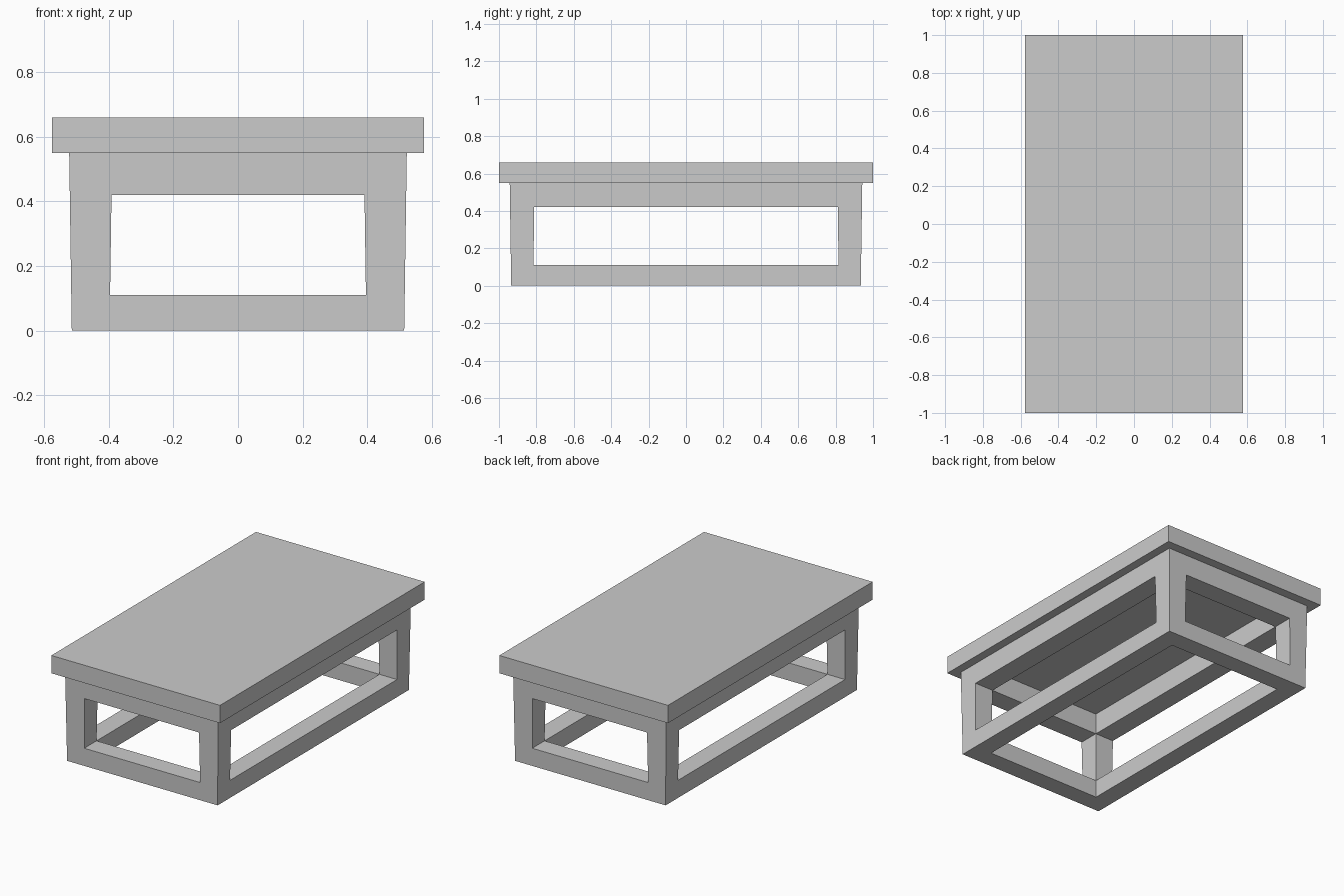
import bpy, bmesh
from math import radians
from itertools import product

if "Cube" in bpy.data.objects:
    bpy.data.objects.remove(bpy.data.objects["Cube"])

HEIGHTS = (0.0, 0.11, 0.42, 0.55)   # lower rail, opening, apron
LEG_X, LEG_Y = 0.4565, 0.876        # leg centre lines


def finish(bm, name):
    bmesh.ops.recalc_face_normals(bm, faces=bm.faces)
    mesh = bpy.data.meshes.new(name)
    bm.to_mesh(mesh)
    bm.free()
    obj = bpy.data.objects.new(name, mesh)
    bpy.context.collection.objects.link(obj)
    return obj


def stations(centre, z):
    # Outer and inner leg edges; legs taper slightly towards the floor
    half = 0.0585 + 0.008 * z / HEIGHTS[-1]
    return (-centre - half, -centre + half, centre - half, centre + half)


def is_solid(c):
    i, j, k = c
    if not all(0 <= n <= 2 for n in c) or (i == 1 and j == 1):
        return False
    return (i != 1 and j != 1) or k != 1    # legs, or rails above and below


# Frame: legs, lower rails and aprons as one continuous shell
bm = bmesh.new()
verts = {}
for i, j, k in product(range(4), repeat=3):
    z = HEIGHTS[k]
    verts[i, j, k] = bm.verts.new((stations(LEG_X, z)[i], stations(LEG_Y, z)[j], z))
for cell in filter(is_solid, product(range(3), repeat=3)):
    for axis, side in product(range(3), (0, 1)):
        neighbour = list(cell)
        neighbour[axis] += 2 * side - 1
        if is_solid(neighbour):
            continue
        quad = []
        for u, v in ((0, 0), (1, 0), (1, 1), (0, 1)):
            p = list(cell)
            p[axis] += side
            p[(axis + 1) % 3] += u
            p[(axis + 2) % 3] += v
            quad.append(verts[tuple(p)])
        bm.faces.new(quad)
bmesh.ops.delete(bm, geom=[v for v in bm.verts if not v.link_faces], context='VERTS')
finish(bm, "frame")

# Table top: overhanging slab
bm = bmesh.new()
bmesh.ops.create_cube(bm, size=1)
bmesh.ops.scale(bm, vec=(1.154, 2.0, 0.11), verts=bm.verts)
bmesh.ops.translate(bm, vec=(0, 0, 0.605), verts=bm.verts)
finish(bm, "table_top")
